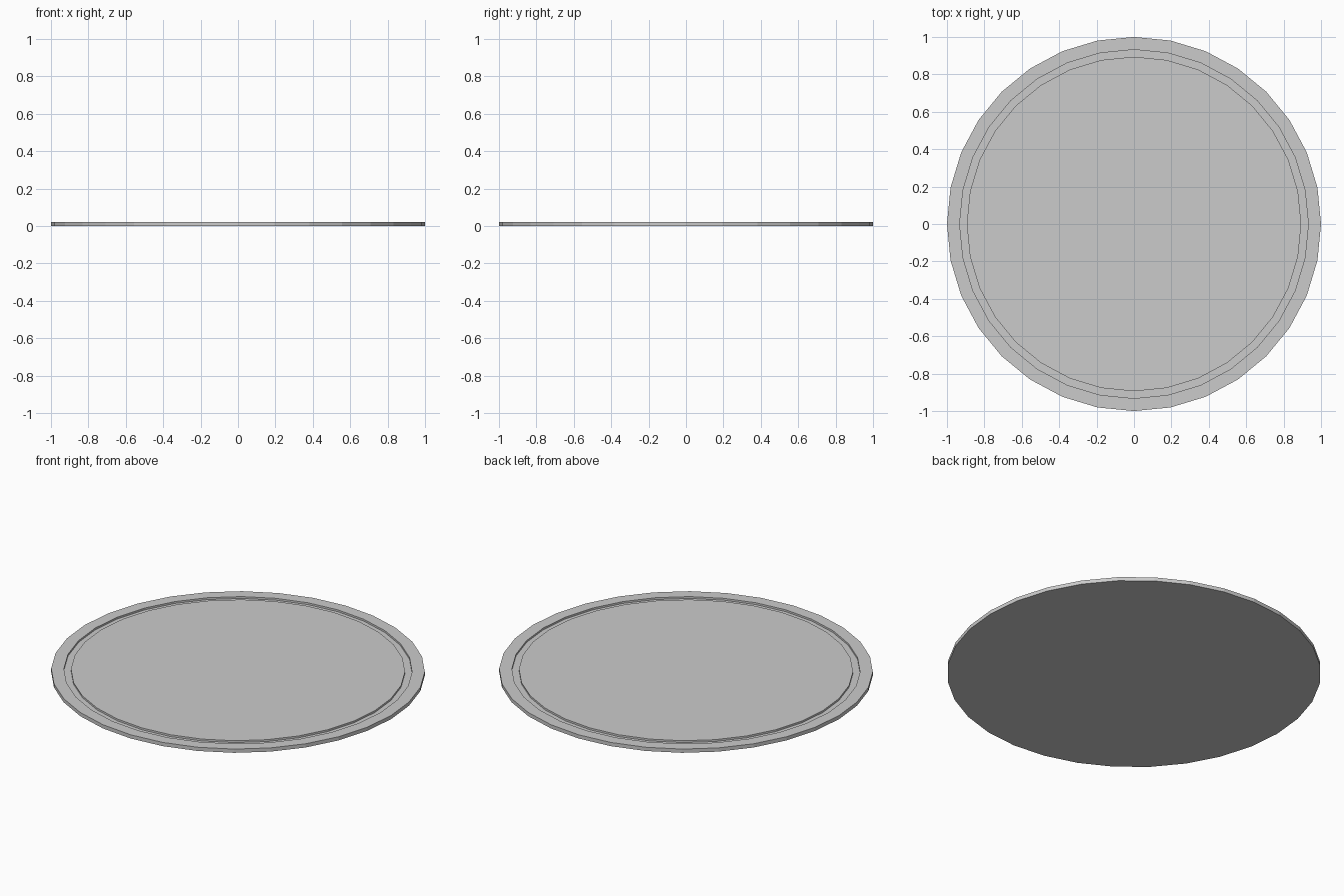
import bpy, bmesh, math

if "Cube" in bpy.data.objects:
    bpy.data.objects.remove(bpy.data.objects["Cube"])

SIDES = 32
TOP, GROOVE = 0.022, 0.011

# Disc profile from bottom edge over the rim, into the groove and up to the centre plate
profile = [(1.0, 0.0), (1.0, TOP), (0.932, TOP), (0.932, GROOVE),
           (0.894, GROOVE), (0.894, TOP)]

bm = bmesh.new()
rings = [[bm.verts.new((r * math.cos(2 * math.pi * i / SIDES),
                        r * math.sin(2 * math.pi * i / SIDES), z))
          for i in range(SIDES)] for r, z in profile]

# Walls and flat bands between neighbouring rings
for a, b in zip(rings, rings[1:]):
    for i in range(SIDES):
        j = (i + 1) % SIDES
        bm.faces.new((a[i], a[j], b[j], b[i]))

# Underside and centre plate
bm.faces.new(rings[0][::-1])
bm.faces.new(rings[-1])
bmesh.ops.recalc_face_normals(bm, faces=bm.faces)

mesh = bpy.data.meshes.new("grooved_disc")
bm.to_mesh(mesh)
bm.free()
bpy.context.collection.objects.link(bpy.data.objects.new("grooved_disc", mesh))
